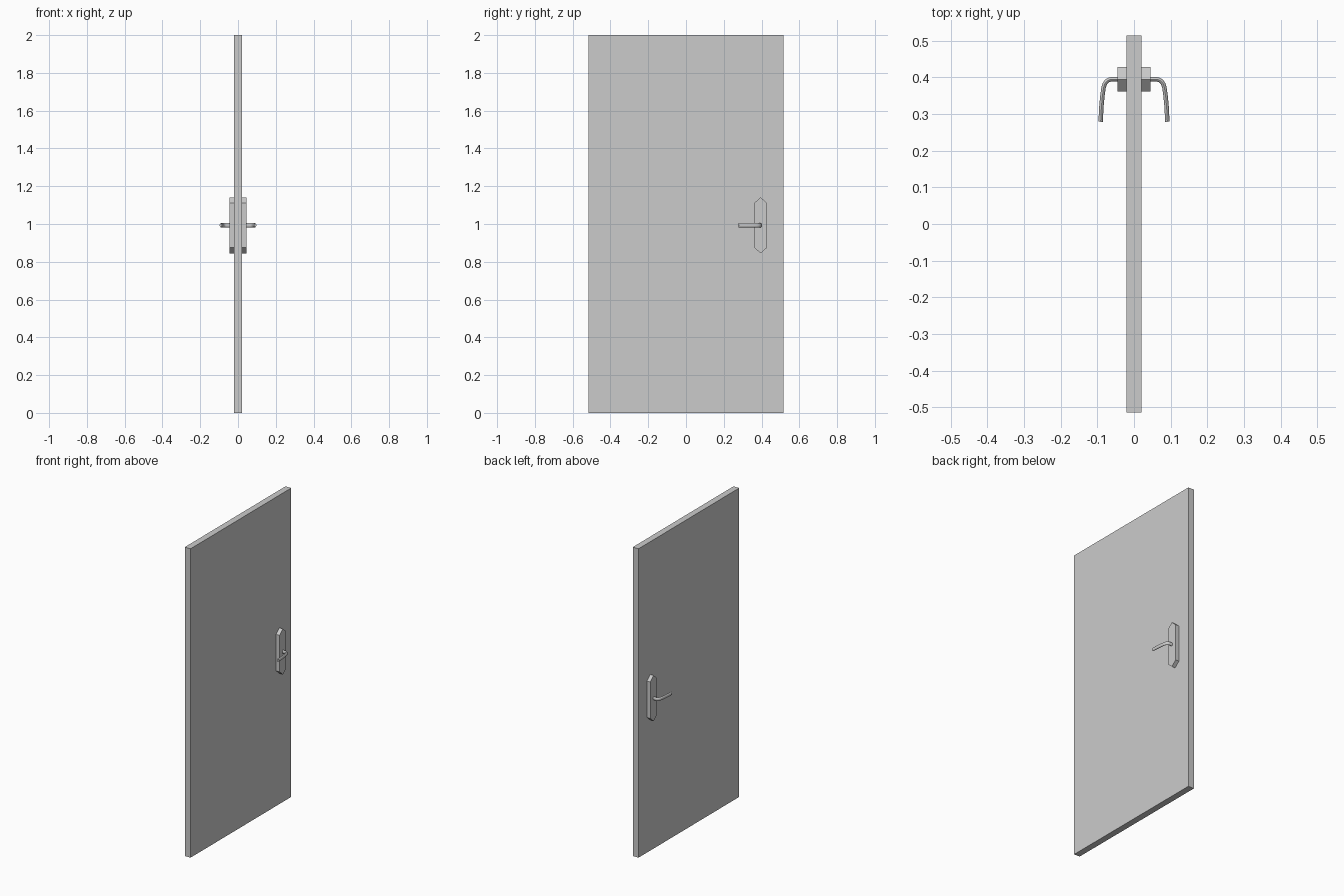
import bpy, bmesh, math
from mathutils import Vector

if "Cube" in bpy.data.objects:
    bpy.data.objects.remove(bpy.data.objects["Cube"])

PLATE_Y, HANDLE_Z = 0.395, 0.993


def make_object(name, bm, mirror=False):
    bmesh.ops.recalc_face_normals(bm, faces=bm.faces)
    mesh = bpy.data.meshes.new(name)
    bm.to_mesh(mesh)
    bm.free()
    obj = bpy.data.objects.new(name, mesh)
    bpy.context.collection.objects.link(obj)
    if mirror:
        mod = obj.modifiers.new("other_side", 'MIRROR')
        mod.use_axis = (True, False, False)
        mod.use_mirror_merge = False
    return obj


# Door slab
bm = bmesh.new()
bmesh.ops.create_cube(bm, size=1)
bmesh.ops.scale(bm, vec=(0.041, 1.03, 2), verts=bm.verts)
bmesh.ops.translate(bm, vec=(0, 0, 1), verts=bm.verts)
make_object("door_slab", bm)

# Pointed back plates, one per side
bm = bmesh.new()
half_w, half_h, shoulder = 0.034, 0.148, 0.118
outline = [(0, half_h), (half_w, shoulder), (half_w, -shoulder),
           (0, -half_h), (-half_w, -shoulder), (-half_w, shoulder)]
face = bm.faces.new([bm.verts.new((0.0205, PLATE_Y + y, HANDLE_Z + z)) for y, z in outline])
ext = bmesh.ops.extrude_face_region(bm, geom=[face], use_keep_orig=True)
bmesh.ops.translate(bm, vec=(0.0245, 0, 0),
                    verts=[v for v in ext["geom"] if isinstance(v, bmesh.types.BMVert)])
make_object("back_plate", bm, mirror=True)

# Curved lever handles: oval section swept along a bent path
path = [(0.042, 0.395), (0.062, 0.395), (0.069, 0.393), (0.075, 0.389), (0.080, 0.382),
        (0.083, 0.372), (0.086, 0.352), (0.089, 0.320), (0.091, 0.279)]
points = [Vector((x, y, HANDLE_Z)) for x, y in path]
SIDES = 16
bm = bmesh.new()
rings = []
for i, p in enumerate(points):
    tangent = (points[min(i + 1, len(points) - 1)] - points[max(i - 1, 0)]).normalized()
    across = tangent.cross(Vector((0, 0, 1)))
    ring = []
    for s in range(SIDES):
        a = 2 * math.pi * s / SIDES
        ring.append(bm.verts.new(p + across * 0.006 * math.cos(a)
                                 + Vector((0, 0, 0.011 * math.sin(a)))))
    rings.append(ring)
for r0, r1 in zip(rings, rings[1:]):
    for s in range(SIDES):
        t = (s + 1) % SIDES
        bm.faces.new((r0[s], r0[t], r1[t], r1[s]))
bm.faces.new(rings[0])
bm.faces.new(rings[-1])
handle = make_object("lever_handle", bm, mirror=True)
bpy.context.view_layer.objects.active = handle
handle.select_set(True)
bpy.ops.object.shade_smooth_by_angle(angle=math.radians(40))
